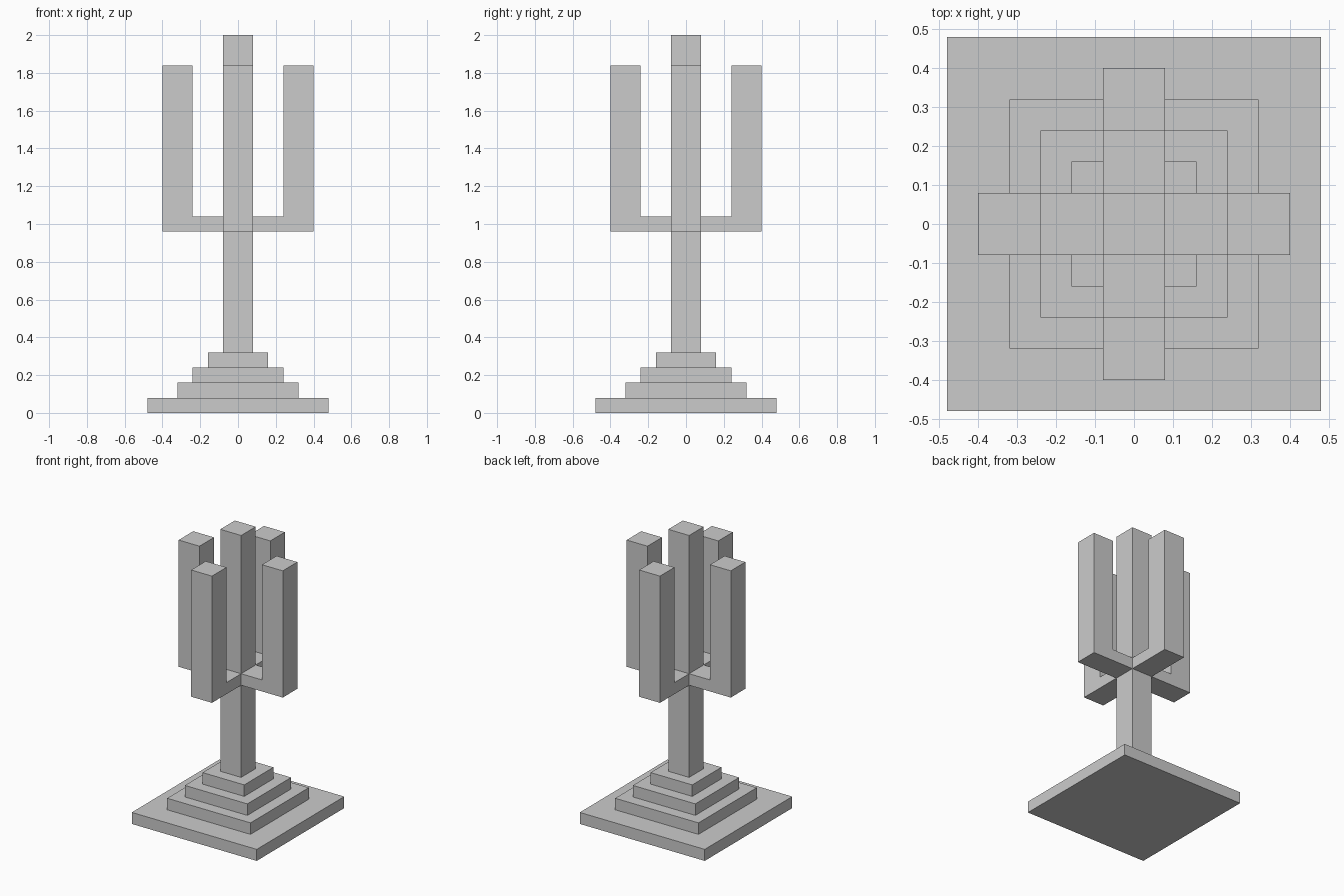
import bpy, bmesh
from math import pi
from mathutils import Matrix

if "Cube" in bpy.data.objects:
    bpy.data.objects.remove(bpy.data.objects["Cube"])


def add_object(name, bm):
    bmesh.ops.recalc_face_normals(bm, faces=bm.faces)
    mesh = bpy.data.meshes.new(name)
    bm.to_mesh(mesh)
    bm.free()
    obj = bpy.data.objects.new(name, mesh)
    bpy.context.collection.objects.link(obj)
    return obj


def square_block(name, half, z0, z1):
    bm = bmesh.new()
    size = Matrix.Diagonal((2 * half, 2 * half, z1 - z0, 1))
    bmesh.ops.create_cube(bm, size=1, matrix=Matrix.Translation((0, 0, (z0 + z1) / 2)) @ size)
    return add_object(name, bm)


def bent_arm(name, angle):
    # L-shaped side profile, extruded across the arm's width
    profile = [(0.08, 0.96), (0.40, 0.96), (0.40, 1.84),
               (0.24, 1.84), (0.24, 1.04), (0.08, 1.04)]
    bm = bmesh.new()
    face = bm.faces.new([bm.verts.new((x, -0.08, z)) for x, z in profile])
    new = bmesh.ops.extrude_face_region(bm, geom=[face])["geom"]
    moved = [v for v in new if isinstance(v, bmesh.types.BMVert)]
    bmesh.ops.translate(bm, verts=moved, vec=(0, 0.16, 0))
    bmesh.ops.rotate(bm, verts=bm.verts, matrix=Matrix.Rotation(angle, 3, 'Z'))
    return add_object(name, bm)


# Stepped base
for i, half in enumerate((0.48, 0.32, 0.24, 0.16)):
    square_block(f"base_step_{i + 1}", half, i * 0.08, (i + 1) * 0.08)

# Central column
square_block("column", 0.08, 0.32, 2.0)

# Four upturned arms
for i, side in enumerate(("right", "back", "left", "front")):
    bent_arm(f"{side}_arm", i * pi / 2)
